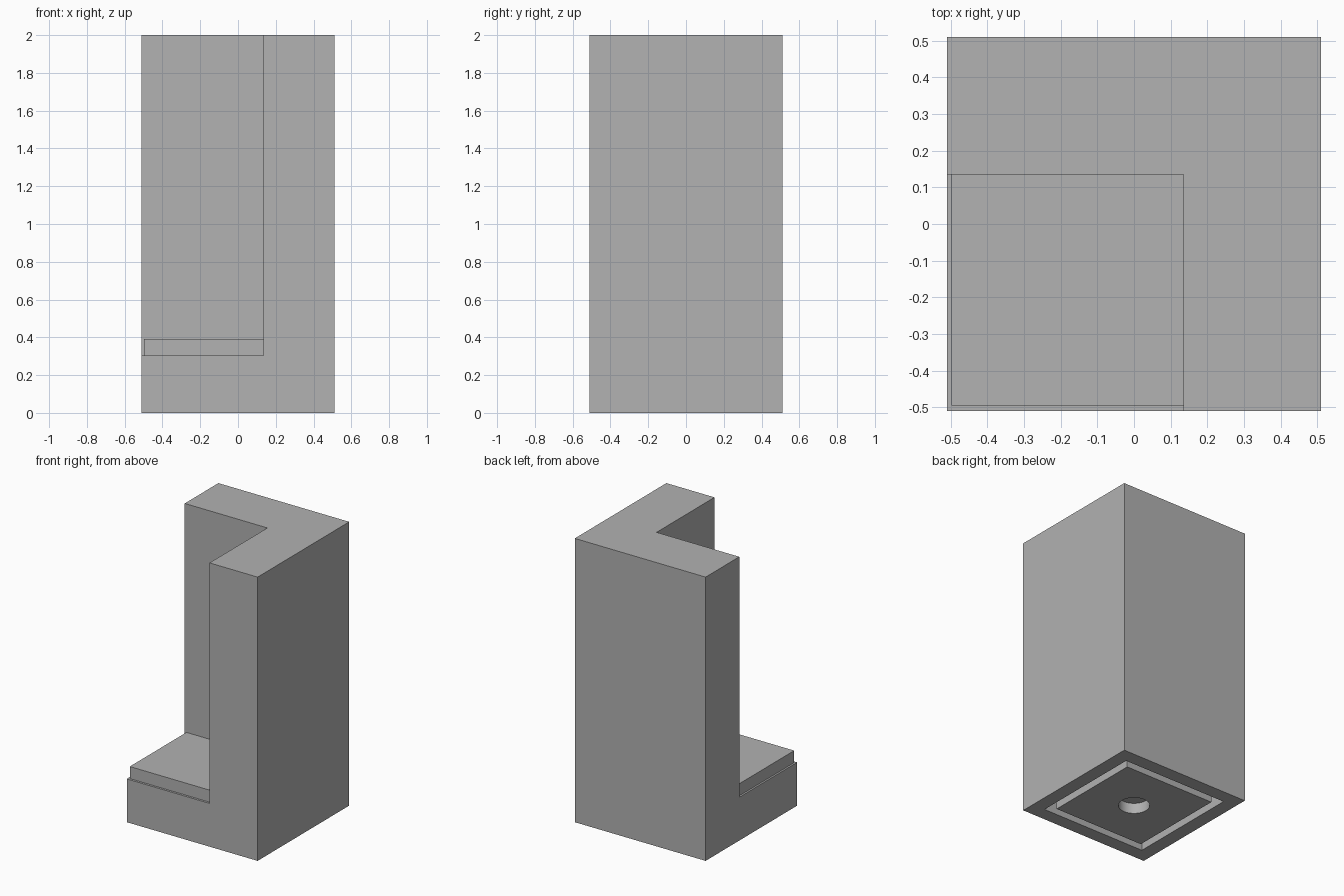
import bpy

old = bpy.data.objects.get("Cube")
if old:
    bpy.data.objects.remove(old, do_unlink=True)

HALF = 0.51          # half width of the block
BASE = 0.305         # height of the base
CORNER = 0.135       # inner corner of the walls

stone = bpy.data.materials.new("plain grey")
GREY = (0.445, 0.445, 0.445, 1)
stone.diffuse_color = GREY
stone.use_nodes = True
stone.node_tree.nodes["Principled BSDF"].inputs["Base Color"].default_value = GREY


def box(name, low, high):
    """Box between two opposite corners."""
    bpy.ops.mesh.primitive_cube_add(size=1)
    ob = bpy.context.object
    ob.name = name
    for v in ob.data.vertices:
        v.co = [h if c > 0 else l for c, l, h in zip(v.co, low, high)]
    ob.data.materials.append(stone)
    return ob


def cut(target, cutter):
    """Subtract the cutter from the target, then discard the cutter."""
    mod = target.modifiers.new("cut", 'BOOLEAN')
    mod.operation = 'DIFFERENCE'
    mod.solver = 'EXACT'
    mod.object = cutter
    bpy.ops.object.select_all(action='DESELECT')
    bpy.context.view_layer.objects.active = target
    target.select_set(True)
    bpy.ops.object.modifier_apply(modifier=mod.name)
    bpy.data.objects.remove(cutter, do_unlink=True)


# Corner walls and base in one block, with the open front right quarter removed
body = box("corner_wall_and_base", (-HALF, -HALF, 0), (HALF, HALF, 2))
cut(body, box("room_cutter", (-1, -1, BASE), (CORNER, CORNER, 3)))

# Square recess underneath; the core fills its middle and leaves a groove
RECESS, CORE, DEPTH = 0.412, 0.356, 0.16
cut(body, box("recess_cutter", (-RECESS, -RECESS, -1), (RECESS, RECESS, DEPTH)))
core = box("base_core", (-CORE, -CORE, 0), (CORE, CORE, DEPTH + 0.01))

# Round blind hole in the core
bpy.ops.mesh.primitive_cylinder_add(vertices=48, radius=0.102, depth=0.15)
cut(core, bpy.context.object)
bpy.ops.object.shade_smooth_by_angle()

# Raised floor slab, set back slightly from the open edges
box("floor_slab", (-0.497, -0.495, BASE - 0.01), (CORNER + 0.01, CORNER + 0.01, 0.39))
